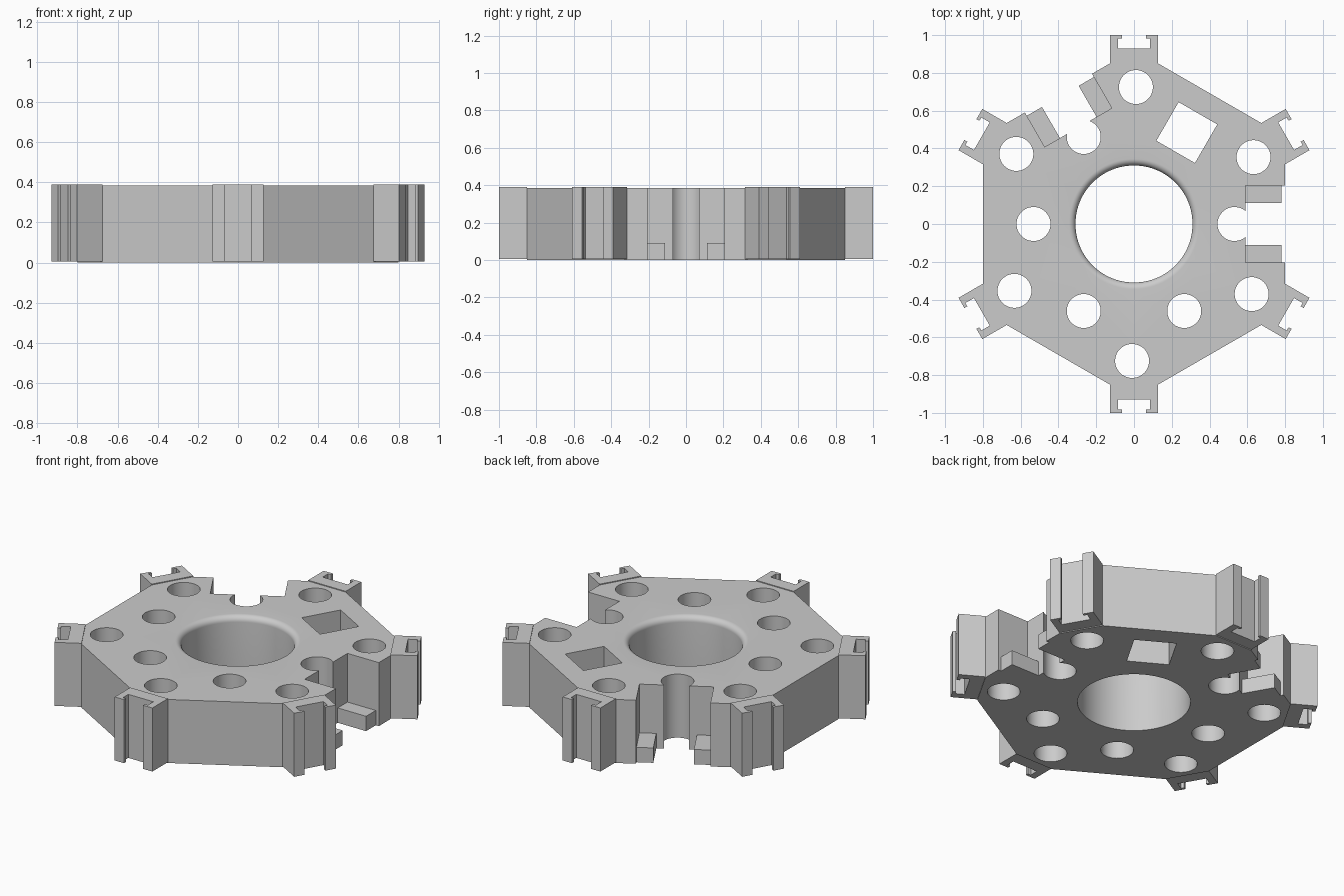
import bpy, bmesh, math
from mathutils import Matrix

if "Cube" in bpy.data.objects:
    bpy.data.objects.remove(bpy.data.objects["Cube"], do_unlink=True)

HEIGHT = 0.385
LIFT = 0.005          # the arms sit slightly higher than the plate
ARM_HALF = 0.126
ARM_ROOT = 0.851
APOTHEM = 0.8
NOTCHES = (0, 2)      # hexagon sides that carry a notch
BORE = 0.31
FILLET = 0.035
HOLE = 0.09
RING = 0.532          # radius of the inner ring of holes

grey = bpy.data.materials.new("light grey")
grey.use_nodes = True
grey.diffuse_color = (0.6, 0.6, 0.6, 1)
grey.node_tree.nodes["Principled BSDF"].inputs["Base Color"].default_value = (0.6, 0.6, 0.6, 1)


def turn(points, degrees):
    a = math.radians(degrees)
    return [(x * math.cos(a) - y * math.sin(a), x * math.sin(a) + y * math.cos(a))
            for x, y in points]


def box(x0, x1, y0, y1):
    return [(x0, y0), (x1, y0), (x1, y1), (x0, y1)]


def arc(x, y, radius, start, end, steps):
    """Points along an arc, both ends included."""
    angles = [math.radians(start + (end - start) * i / steps) for i in range(steps + 1)]
    return [(x + radius * math.cos(a), y + radius * math.sin(a)) for a in angles]


def circle(x, y, radius, sides=48):
    return arc(x, y, radius, 0, 360, sides)[:-1]


def prism_mesh(loops, low, high):
    """Fill an outline, leaving the inner loops open, and extrude it upwards."""
    bm = bmesh.new()
    edges = []
    for loop in loops:
        verts = [bm.verts.new((x, y, low)) for x, y in loop]
        edges += [bm.edges.new(pair) for pair in zip(verts, verts[1:] + verts[:1])]
    bmesh.ops.triangle_fill(bm, use_beauty=True, edges=edges, normal=(0, 0, 1))
    top = bmesh.ops.extrude_face_region(bm, geom=bm.faces[:])["geom"]
    bmesh.ops.translate(bm, vec=(0, 0, high - low),
                        verts=[v for v in top if isinstance(v, bmesh.types.BMVert)])
    bmesh.ops.recalc_face_normals(bm, faces=bm.faces)
    return bm


def add_object(name, bm):
    mesh = bpy.data.meshes.new(name)
    bm.to_mesh(mesh)
    bm.free()
    mesh.materials.append(grey)
    obj = bpy.data.objects.new(name, mesh)
    bpy.context.collection.objects.link(obj)
    return obj


# Plate outline: hexagon with trimmed corners and two notches ending in round pockets
mouth = math.degrees(math.acos((0.59 - RING) / HOLE))
notch = [(APOTHEM, -0.205), (0.59, -0.205)]
notch += arc(RING, 0, HOLE, 360 - mouth, mouth, 36)
notch += [(0.59, 0.205), (APOTHEM, 0.205)]
outline = []
for k in range(6):
    if k in NOTCHES:
        outline += turn(notch, 60 * k)
    outline += turn([(ARM_ROOT, -ARM_HALF), (ARM_ROOT, ARM_HALF)], 30 + 60 * k)

# Openings: bore, square window, and two rings of round holes
loops = [outline, circle(0, 0, BORE, 96), turn(box(0.441, 0.677, -0.118, 0.118), 60)]
loops += [turn(circle(0.725, -0.01, HOLE), 30 + 60 * k) for k in range(6)]
loops += [turn(circle(RING, 0, HOLE), 60 * k) for k in (3, 4, 5)]

# Extrude the plate and round the upper rim of the bore
bm = prism_mesh(loops, 0, HEIGHT)
rim = [e for e in bm.edges
       if all(v.co.z > HEIGHT / 2 and abs(v.co.xy.length - BORE) < 0.001 for v in e.verts)]
bmesh.ops.bevel(bm, geom=rim, offset=FILLET, segments=8, profile=0.5, affect="EDGES")
plate = add_object("plate", bm)

# Low ledges along both sides of each notch
for k in NOTCHES:
    for side, label in ((1, "left"), (-1, "right")):
        y = sorted((side * 0.112, side * 0.206))
        ledge = turn(box(0.585, 0.78, *y), 60 * k)
        add_object(f"notch_{k + 1}_ledge_{label}", prism_mesh([ledge], 0, HOLE))

# Arms with a T-shaped slot in the end, one on each corner
half = [(ARM_ROOT, ARM_HALF), (1, ARM_HALF), (1, 0.064), (0.982, 0.064),
        (0.982, 0.084), (0.93, 0.084)]
shape = [(x, -y) for x, y in half] + half[::-1]
for k in range(6):
    arm = prism_mesh([turn(shape, 30 + 60 * k)], LIFT, HEIGHT + LIFT)
    add_object(f"slotted_arm_{k + 1}", arm)

# Smooth the round walls only
bpy.ops.object.select_all(action="DESELECT")
plate.select_set(True)
bpy.context.view_layer.objects.active = plate
bpy.ops.object.shade_smooth_by_angle(angle=math.radians(20))
